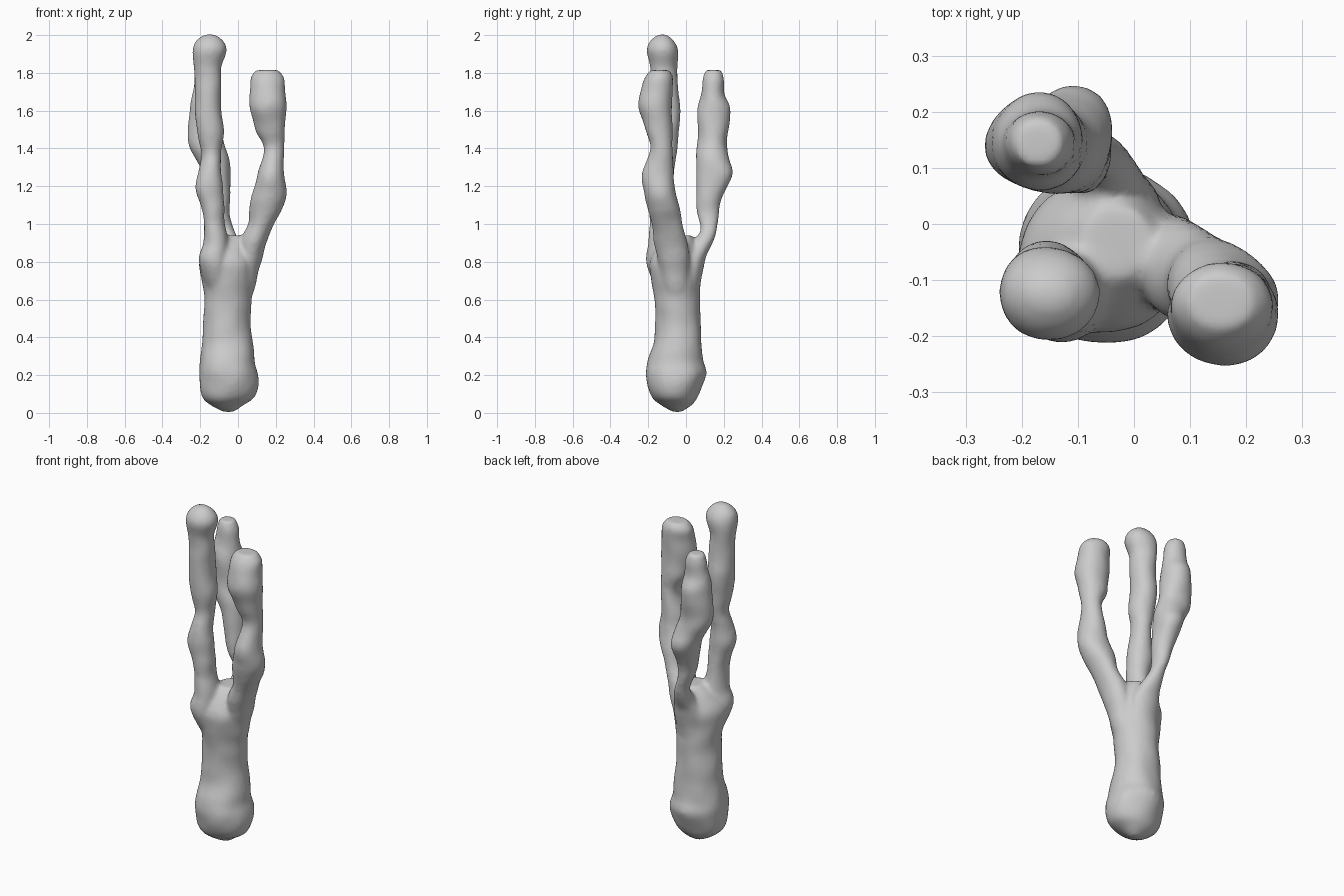
import bpy, bmesh, math
from mathutils import Vector, noise

SIDES, STEPS = 28, 6

# sections: z, x min, x max, y min, y max
TRUNK = [(0.005, -.08, -.02, -.07, -.02), (.04, -.14, .03, -.13, .03), (.09, -.195, .095, -.185, .065),
         (.2, -.208, .108, -.215, .108), (.28, -.2, .088, -.2, .092), (.38, -.192, .08, -.17, .085),
         (.5, -.187, .065, -.167, .078), (.6, -.18, .072, -.165, .074), (.7, -.195, .085, -.18, .075),
         (.8, -.205, .09, -.195, .075), (.88, -.16, .07, -.15, .06), (.94, -.09, .03, -.09, .03)]
LEFT = [(.65, -.17, -.03, -.15, -.01), (.8, -.205, -.05, -.215, -.03), (.9, -.185, -.055, -.2, -.04),
        (1.0, -.18, -.07, -.19, -.055), (1.1, -.2, -.075, -.195, -.06), (1.2, -.222, -.08, -.2, -.06),
        (1.3, -.205, -.09, -.19, -.06), (1.38, -.195, -.085, -.175, -.05), (1.5, -.22, -.075, -.185, -.035),
        (1.62, -.228, -.088, -.19, -.035), (1.75, -.228, -.088, -.185, -.045), (1.83, -.238, -.083, -.195, -.045),
        (1.92, -.242, -.062, -.21, -.045), (1.97, -.222, -.08, -.19, -.065), (2.003, -.18, -.12, -.15, -.1)]
RIGHT = [(.6, -.06, .07, -.12, .02), (.7, -.03, .097, -.13, .02), (.8, -.01, .122, -.15, .02),
         (.9, .01, .15, -.17, .01), (1.0, .05, .19, -.185, -.02), (1.08, .06, .235, -.2, -.03),
         (1.16, .072, .26, -.22, -.05), (1.26, .105, .245, -.233, -.065), (1.4, .135, .247, -.19, -.07),
         (1.5, .095, .248, -.215, -.07), (1.62, .065, .26, -.25, -.075), (1.72, .062, .25, -.24, -.07),
         (1.78, .07, .242, -.215, -.07), (1.815, .1, .215, -.185, -.09)]
BACK = [(.65, -.14, .04, -.04, .075), (.8, -.13, .05, -.02, .098), (.88, -.11, .02, .01, .132),
        (.96, -.1, -.02, .075, .158), (1.05, -.13, -.045, .06, .175), (1.13, -.155, -.042, .055, .187),
        (1.26, -.185, -.035, .055, .245), (1.35, -.225, -.045, .055, .23), (1.45, -.263, -.075, .06, .218),
        (1.6, -.253, -.09, .058, .235), (1.68, -.245, -.1, .075, .205), (1.76, -.23, -.105, .085, .2),
        (1.815, -.21, -.13, .105, .185)]


def spline(a, b, c, d, t):
    return [.5 * (2 * q + (r - p) * t + (2 * p - 5 * q + 4 * r - s) * t * t
            + (3 * q - p - 3 * r + s) * t ** 3) for p, q, r, s in zip(a, b, c, d)]


def stalk(bm, rows):
    """Loft a closed lumpy tube through the smoothed sections."""
    pts = [rows[0]] + rows + [rows[-1]]
    secs = [spline(*pts[i:i + 4], k / STEPS) for i in range(len(rows) - 1) for k in range(STEPS)]
    secs.append(rows[-1])
    rings = []
    for z, x0, x1, y0, y1 in secs:
        ring = []
        for i in range(SIDES):
            a = math.tau * i / SIDES
            p = Vector(((x0 + x1) / 2 + (x1 - x0) / 2 * math.cos(a),
                        (y0 + y1) / 2 + (y1 - y0) / 2 * math.sin(a), z))
            n = .008 * noise.noise(p * 9)
            ring.append(bm.verts.new(p + Vector((math.cos(a), math.sin(a), 0)) * n))
        rings.append(ring)
    for r, s in zip(rings, rings[1:]):
        for i in range(SIDES):
            j = (i + 1) % SIDES
            bm.faces.new((r[i], r[j], s[j], s[i]))
    bm.faces.new(rings[0][::-1])
    bm.faces.new(rings[-1])


# trunk and its three upright branches in one organic body
bm = bmesh.new()
for rows in (TRUNK, LEFT, RIGHT, BACK):
    stalk(bm, rows)
me = bpy.data.meshes.new("branching_stalk")
bm.to_mesh(me)
bm.free()
ob = bpy.data.objects.new("branching_stalk", me)
bpy.context.collection.objects.link(ob)

# fuse the parts and soften the joints
fuse = ob.modifiers.new("fuse", 'REMESH')
fuse.mode = 'VOXEL'
fuse.voxel_size = .012
fuse.use_smooth_shade = True
soft = ob.modifiers.new("soften", 'SMOOTH')
soft.factor = .5
soft.iterations = 6
